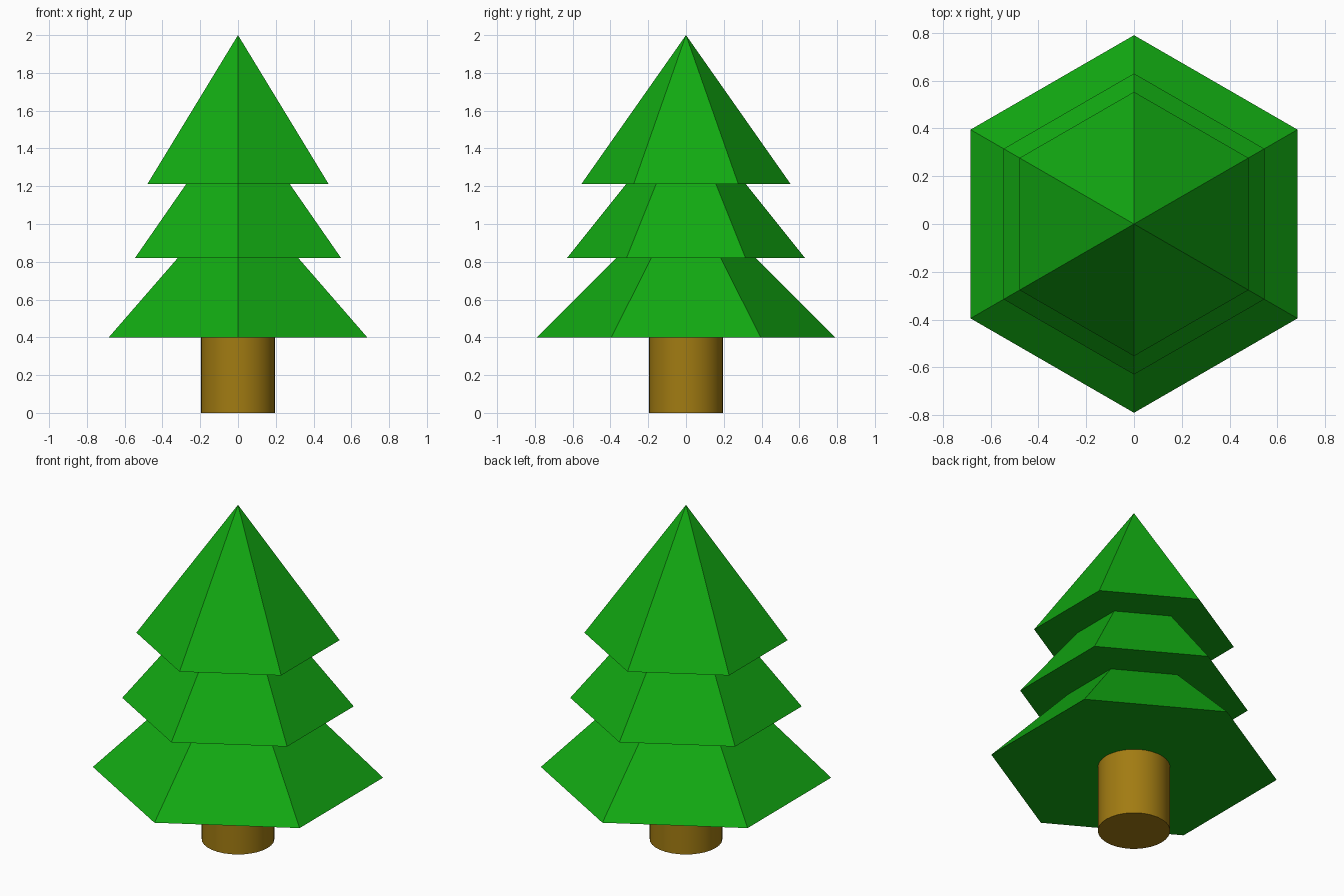
import bpy, bmesh
from math import radians
from mathutils import Matrix, Vector

if "Cube" in bpy.data.objects:
    bpy.data.objects.remove(bpy.data.objects["Cube"])


def make_material(name, rgb):
    mat = bpy.data.materials.new(name)
    mat.use_nodes = True
    mat.diffuse_color = (*rgb, 1)
    mat.node_tree.nodes["Principled BSDF"].inputs["Base Color"].default_value = (*rgb, 1)
    return mat


def add_object(name, bm, mat):
    bmesh.ops.recalc_face_normals(bm, faces=bm.faces[:])
    mesh = bpy.data.meshes.new(name)
    bm.to_mesh(mesh)
    bm.free()
    mesh.materials.append(mat)
    obj = bpy.data.objects.new(name, mesh)
    bpy.context.collection.objects.link(obj)
    bpy.ops.object.select_all(action="DESELECT")
    obj.select_set(True)
    bpy.context.view_layer.objects.active = obj
    bpy.ops.object.shade_smooth_by_angle(angle=radians(65))
    return obj


def foliage_tier(name, radius, base, height, mat):
    """Six-sided cone; each side has its own tip so its shading stays crisp there."""
    bm = bmesh.new()
    ring = [bm.verts.new(Matrix.Rotation(radians(60 * i), 3, "Z") @ Vector((0, -radius, base)))
            for i in range(6)]
    for a, b in zip(ring, ring[1:] + ring[:1]):
        bm.faces.new((a, b, bm.verts.new((0, 0, base + height))))
    bm.faces.new(ring[::-1])
    return add_object(name, bm, mat)


green = make_material("leaf green", (0.006, 0.40, 0.006))
brown = make_material("bark brown", (0.36, 0.20, 0.006))

# Trunk
bm = bmesh.new()
bmesh.ops.create_cone(bm, cap_ends=True, segments=32, radius1=0.197, radius2=0.197,
                      depth=0.41, matrix=Matrix.Translation((0, 0, 0.205)))
add_object("trunk", bm, brown)

# Foliage, from the ground up
for name, radius, base in (("lower_foliage", 0.79, 0.4),
                           ("middle_foliage", 0.63, 0.82),
                           ("upper_foliage", 0.553, 1.213)):
    foliage_tier(name, radius, base, 0.787, green)
